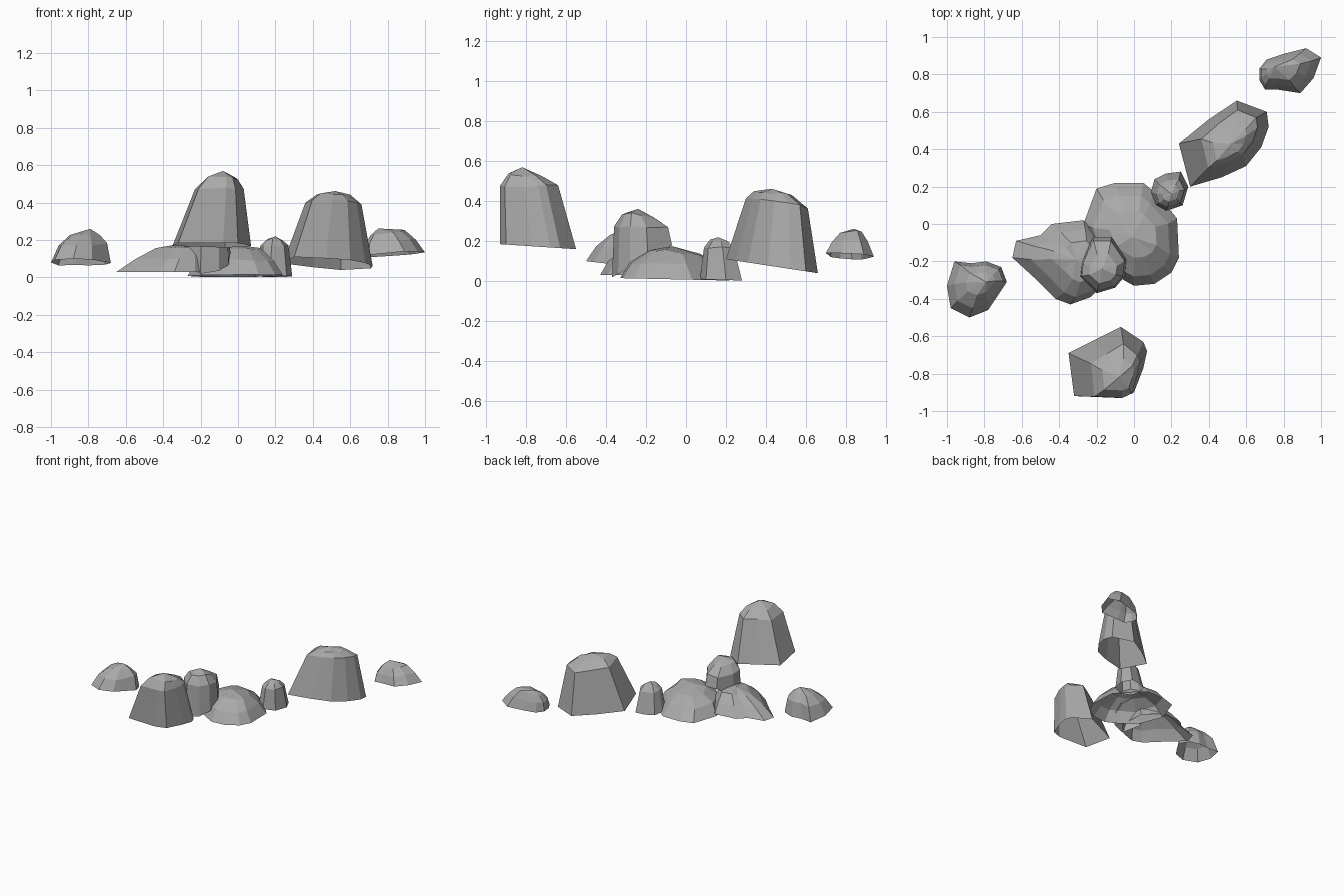
import bpy
import bmesh
import random

random.seed(4)

stone = bpy.data.materials.new("grey stone")
stone.diffuse_color = (0.40, 0.40, 0.40, 1)


def rock(name, outline, base_z, rings, apex, tilt_x=0.0, jitter=0.008):
    """Open-bottomed boulder: footprint, then rings (x0, x1, y0, y1, z front, z back), then a peak."""
    xs, ys = [p[0] for p in outline], [p[1] for p in outline]
    bx0, bx1, by0, by1 = min(xs), max(xs), min(ys), max(ys)
    bm = bmesh.new()
    loops = []
    for i, (x0, x1, y0, y1, zf, zb) in enumerate([(bx0, bx1, by0, by1, *base_z)] + rings):
        loop = []
        for x, y in outline:
            u, v = (x - bx0) / (bx1 - bx0), (y - by0) / (by1 - by0)
            z = zf + (zb - zf) * v + tilt_x * (u - 0.5)
            if i:
                z += random.uniform(-jitter, jitter)
            loop.append(bm.verts.new((x0 + (x1 - x0) * u, y0 + (y1 - y0) * v, z)))
        loops.append(loop)
    n = len(outline)
    for low, high in zip(loops, loops[1:]):
        for k in range(n):
            m = (k + 1) % n
            bm.faces.new((low[k], low[m], high[m], high[k]))
    peak = bm.verts.new(apex)
    for k in range(n):
        bm.faces.new((loops[-1][k], loops[-1][(k + 1) % n], peak))
    bmesh.ops.recalc_face_normals(bm, faces=bm.faces)
    # outward normals on the open shell
    if sum(f.normal.z * f.calc_area() for f in bm.faces) < 0:
        bmesh.ops.reverse_faces(bm, faces=bm.faces)
    mesh = bpy.data.meshes.new(name)
    bm.to_mesh(mesh)
    bm.free()
    mesh.materials.append(stone)
    obj = bpy.data.objects.new(name, mesh)
    bpy.context.collection.objects.link(obj)


# Two tall boulders
rock("tall_front_rock",
     [(-.35, -.69), (-.32, -.92), (-.08, -.93), (0, -.90), (.05, -.77),
      (.07, -.68), (.05, -.63), (-.07, -.55), (-.21, -.62)],
     (.185, .16),
     [(-.23, .03, -.93, -.64, .48, .475), (-.17, .0, -.89, -.72, .54, .52)],
     (-.08, -.82, .57))
rock("tall_right_rock",
     [(.24, .43), (.30, .20), (.47, .25), (.60, .31), (.68, .41),
      (.72, .52), (.71, .60), (.55, .66), (.40, .56)],
     (.11, .04),
     [(.36, .66, .30, .61, .42, .37), (.42, .60, .34, .53, .45, .43)],
     (.52, .43, .462))

# Low broad mounds
rock("broad_centre_rock",
     [(-.27, 0), (-.20, -.20), (-.09, -.28), (0, -.33), (.11, -.32), (.20, -.26),
      (.24, -.18), (.23, .03), (.11, .17), (.05, .22), (-.10, .22), (-.20, .19)],
     (.015, .003),
     [(-.22, .19, -.28, .15, .09, .085), (-.13, .12, -.18, .07, .155, .135)],
     (-.01, -.07, .175))
rock("broad_left_rock",
     [(-.65, -.18), (-.53, -.29), (-.42, -.40), (-.34, -.43), (-.23, -.39), (-.14, -.30),
      (-.15, -.10), (-.27, .02), (-.44, 0), (-.50, -.06), (-.63, -.09)],
     (.03, .03),
     [(-.55, -.16, -.39, -.03, .10, .10), (-.44, -.19, -.31, -.09, .165, .155)],
     (-.31, -.19, .18))

# Upright rock wedged between the mounds
rock("upright_middle_rock",
     [(-.29, -.28), (-.20, -.37), (-.10, -.34), (-.05, -.28), (-.04, -.19),
      (-.12, -.07), (-.22, -.07), (-.28, -.20)],
     (.02, .18),
     [(-.28, -.05, -.36, -.09, .27, .265), (-.24, -.09, -.32, -.16, .34, .325)],
     (-.17, -.24, .362))

# Small outlying rocks
rock("small_middle_rock",
     [(.09, .17), (.11, .10), (.17, .07), (.26, .10), (.29, .20),
      (.25, .28), (.17, .27), (.11, .24)],
     (.01, .003),
     [(.12, .27, .09, .24, .17, .165), (.15, .24, .12, .21, .205, .20)],
     (.20, .16, .22), jitter=.005)
rock("small_left_rock",
     [(-1.0, -.33), (-.98, -.45), (-.88, -.50), (-.78, -.46), (-.68, -.31),
      (-.71, -.23), (-.79, -.20), (-.87, -.21), (-.96, -.20)],
     (.10, .065),
     [(-.96, -.70, -.45, -.22, .17, .18), (-.90, -.74, -.38, -.26, .225, .23)],
     (-.79, -.31, .26))
rock("small_far_rock",
     [(.67, .77), (.70, .72), (.76, .72), (.89, .70), (.96, .78),
      (1.0, .89), (.92, .94), (.80, .91), (.71, .88), (.67, .83)],
     (.135, .115),
     [(.68, .95, .73, .91, .195, .185), (.71, .89, .77, .88, .24, .235)],
     (.75, .84, .262), tilt_x=.03, jitter=.005)
